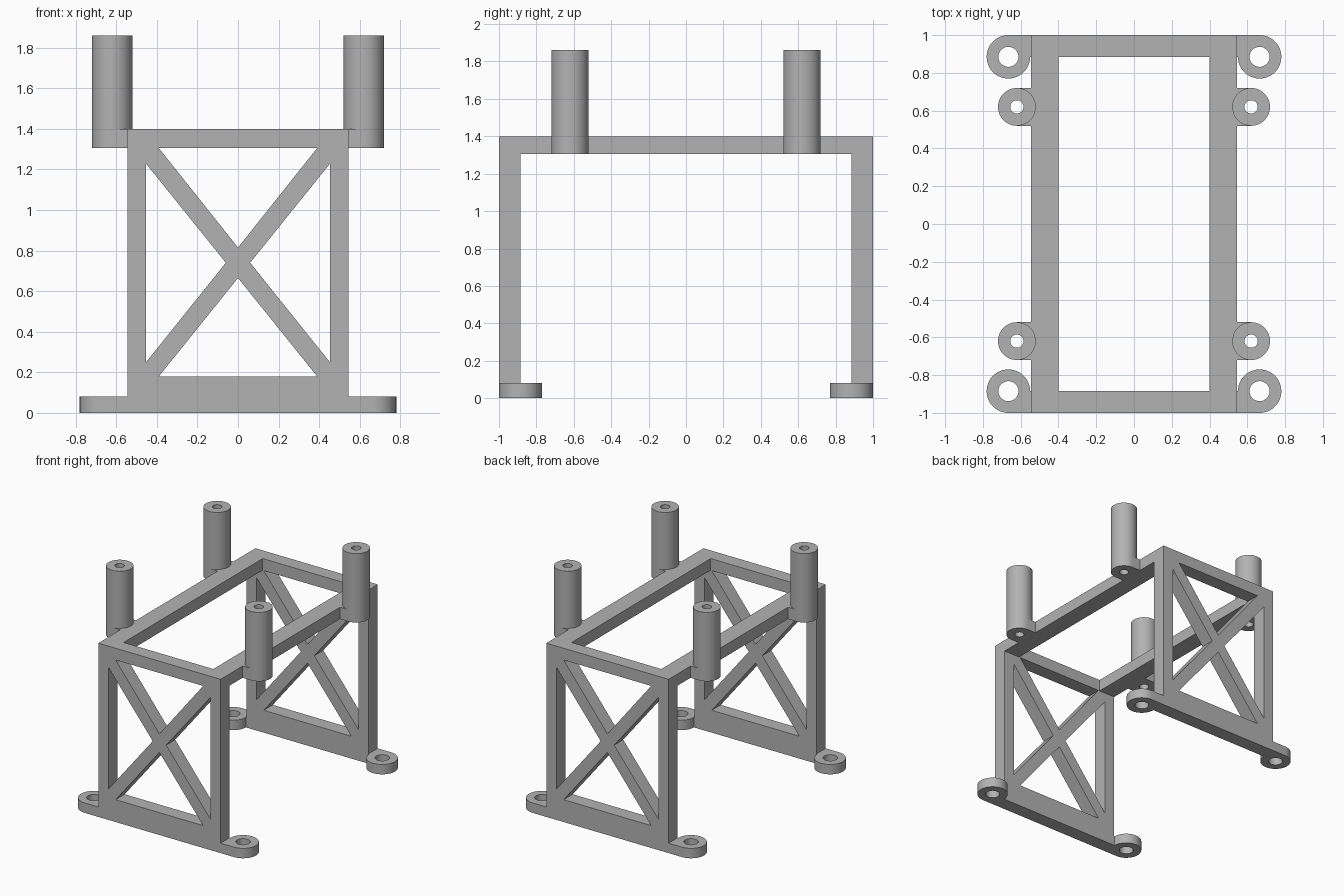
import bpy, bmesh
from math import cos, sin, radians
from mathutils import Matrix

cube = bpy.data.objects.get("Cube")
if cube:
    bpy.data.objects.remove(cube, do_unlink=True)

grey = bpy.data.materials.new("matte_grey")
grey.use_nodes = True
colour = (0.45, 0.45, 0.45, 1)
grey.diffuse_color = colour
grey.node_tree.nodes["Principled BSDF"].inputs["Base Color"].default_value = colour


def arc(cx, cy, r, start=0, end=360, steps=48):
    """Points along an arc; a full circle leaves out the repeated point."""
    count = steps if end - start == 360 else steps + 1
    angles = [radians(start + (end - start) * i / steps) for i in range(count)]
    return [(cx + r * cos(a), cy + r * sin(a)) for a in angles]


def rect(x0, y0, x1, y1):
    return [(x0, y0), (x1, y0), (x1, y1), (x0, y1)]


def plate(name, loops, low, high, upright=False, mirror=(True, True)):
    """Extrude an outline with holes along z, or along y when upright."""
    curve = bpy.data.curves.new(name + "_profile", "CURVE")
    curve.dimensions = "2D"
    curve.fill_mode = "BOTH"
    curve.extrude = (high - low) / 2
    for loop in loops:
        spline = curve.splines.new("POLY")
        spline.points.add(len(loop) - 1)
        for point, (x, y) in zip(spline.points, loop):
            point.co = (x, y, 0, 1)
        spline.use_cyclic_u = True
    profile = bpy.data.objects.new(name + "_profile", curve)
    bpy.context.collection.objects.link(profile)
    bpy.context.view_layer.update()
    graph = bpy.context.evaluated_depsgraph_get()
    mesh = bpy.data.meshes.new_from_object(profile.evaluated_get(graph))
    bpy.data.objects.remove(profile, do_unlink=True)
    bpy.data.curves.remove(curve)

    # Weld the caps to the walls and place the part
    mid = (low + high) / 2
    place = Matrix.Translation((0, 0, mid))
    if upright:
        place = Matrix.Translation((0, mid, 0)) @ Matrix.Rotation(radians(90), 4, "X")
    bm = bmesh.new()
    bm.from_mesh(mesh)
    bmesh.ops.remove_doubles(bm, verts=bm.verts, dist=0.0001)
    bmesh.ops.recalc_face_normals(bm, faces=bm.faces)
    bm.transform(place)
    bm.to_mesh(mesh)
    bm.free()

    mesh.name = name
    mesh.materials.clear()
    mesh.materials.append(grey)
    obj = bpy.data.objects.new(name, mesh)
    bpy.context.collection.objects.link(obj)
    bpy.ops.object.select_all(action="DESELECT")
    obj.select_set(True)
    bpy.context.view_layer.objects.active = obj
    bpy.ops.object.shade_smooth_by_angle(angle=radians(30))
    mod = obj.modifiers.new("Mirror", "MIRROR")
    mod.use_axis = (mirror[0], mirror[1], False)
    mod.use_mirror_merge = False
    return obj


side, end, inner = 0.545, 1.0, 0.885
top, under = 1.40, 1.305

# End panels: four triangular openings leave a crossed brace
openings = [
    [(-0.39, 0.18), (0.39, 0.18), (0, 0.665)],
    [(-0.39, under), (0.39, under), (0, 0.815)],
    [(-0.453, 0.25), (-0.453, 1.228), (-0.06, 0.74)],
    [(0.453, 0.25), (0.453, 1.228), (0.06, 0.74)],
]
plate("end_panels", [rect(-side, 0, side, top)] + openings,
      -end, -inner, upright=True, mirror=(False, True))

# Long top rails joining the panels
plate("side_rails", [rect(0.40, -inner, side, inner)], under, top, mirror=(True, False))

# Feet: rounded lugs with a screw hole, flush with the outer panel face
foot_x, foot_y, foot_r = 0.665, -0.885, 0.115
foot = arc(foot_x, foot_y, foot_r, -90, 180) + [(side, foot_y), (side, -end)]
plate("feet", [foot, arc(foot_x, foot_y, 0.053)], 0, 0.08)

# Standoff posts on rounded brackets beside the rails
post_x, post_y, post_r = 0.62, -0.62, 0.10
bore = arc(post_x, post_y, 0.035)
bracket = arc(post_x, post_y, post_r, -90, 90, 24)
bracket += [(side, post_y + post_r), (side, post_y - post_r)]
plate("post_brackets", [bracket, bore], under, top)
plate("posts", [arc(post_x, post_y, post_r), bore], top, 1.86)
